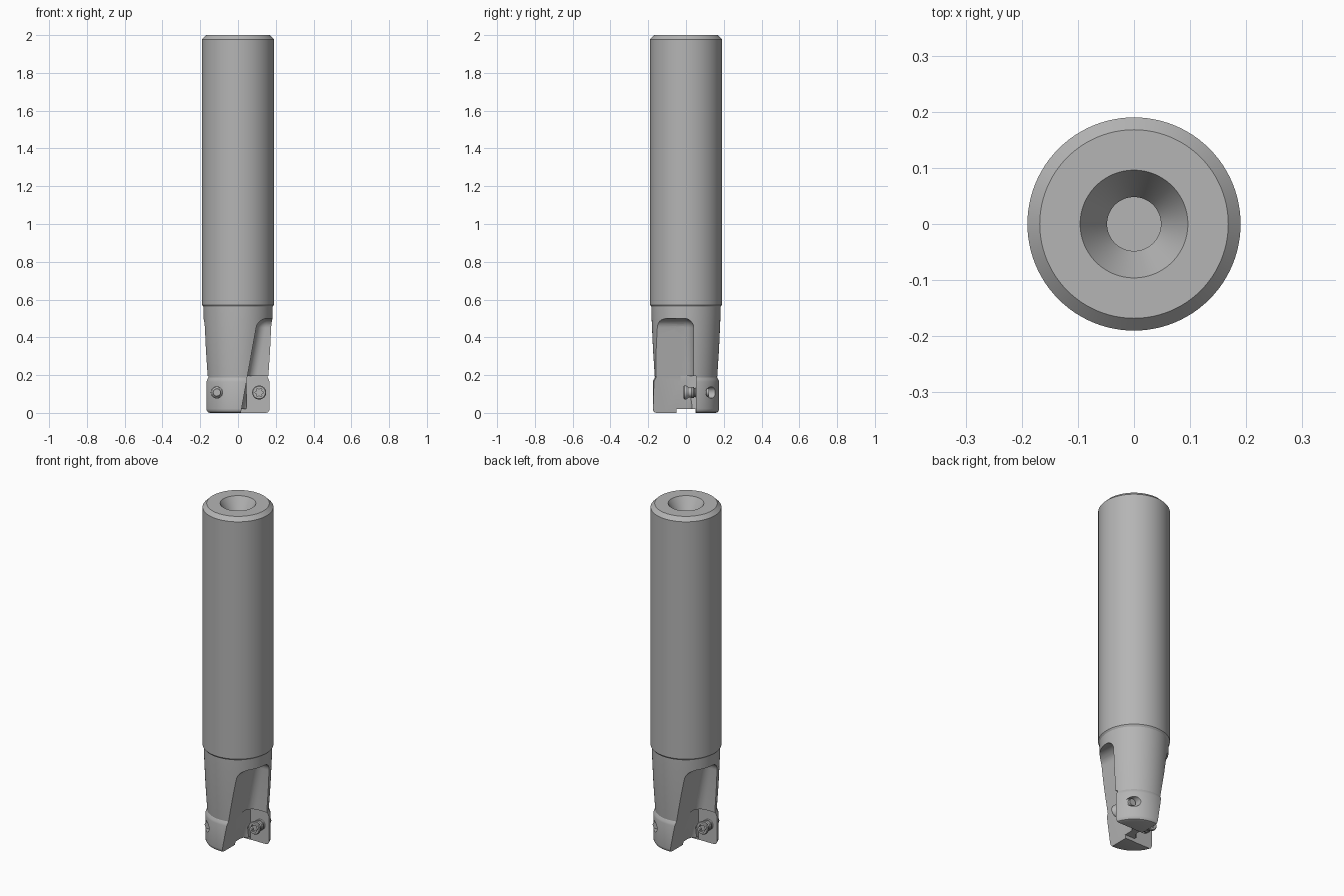
import bpy, bmesh, math
from mathutils import Vector, Matrix

if "Cube" in bpy.data.objects:
    bpy.data.objects.remove(bpy.data.objects["Cube"])

steel = bpy.data.materials.new("steel_grey")
steel.diffuse_color = (0.46, 0.46, 0.46, 1)
steel.use_nodes = True
steel.node_tree.nodes["Principled BSDF"].inputs["Base Color"].default_value = steel.diffuse_color
HALF_TURN = Matrix.Rotation(math.pi, 4, 'Z')


def make(name, bm):
    bmesh.ops.recalc_face_normals(bm, faces=bm.faces)
    me = bpy.data.meshes.new(name)
    bm.to_mesh(me)
    bm.free()
    me.materials.append(steel)
    ob = bpy.data.objects.new(name, me)
    bpy.context.collection.objects.link(ob)
    return ob


def lathe(name, profile, steps):
    """Spin (radius, height) points around z; both ends lie on the axis."""
    bm = bmesh.new()
    vs = [bm.verts.new((r, 0, z)) for r, z in profile]
    es = [bm.edges.new(p) for p in zip(vs, vs[1:])]
    bmesh.ops.spin(bm, geom=vs + es, axis=(0, 0, 1), cent=(0, 0, 0),
                   angle=2 * math.pi, steps=steps)
    bmesh.ops.remove_doubles(bm, verts=bm.verts, dist=1e-5)
    return make(name, bm)


def rod(name, a, b, r, seg=32):
    a, b = Vector(a), Vector(b)
    bm = bmesh.new()
    bmesh.ops.create_cone(bm, cap_ends=True, segments=seg, radius1=r, radius2=r,
                          depth=(b - a).length)
    rot = (b - a).to_track_quat('Z', 'Y').to_matrix().to_4x4()
    bm.transform(Matrix.Translation((a + b) / 2) @ rot)
    return make(name, bm)


def block(name, lo, hi, shear=0, bevel=0):
    """Box whose low-x side leans by shear * z, with optional rounded edges."""
    bm = bmesh.new()
    bmesh.ops.create_cube(bm, size=1)
    for v in bm.verts:
        p = [lo[i] if v.co[i] < 0 else hi[i] for i in range(3)]
        if v.co.x < 0:
            p[0] += shear * p[2]
        v.co = p
    if bevel:
        bmesh.ops.bevel(bm, geom=bm.edges[:], offset=bevel, segments=8,
                        profile=0.5, affect='EDGES')
    return make(name, bm)


def cut(target, cutter):
    cutter.hide_render = True
    m = target.modifiers.new("cut", 'BOOLEAN')
    m.operation, m.solver, m.object = 'DIFFERENCE', 'EXACT', cutter
    bpy.context.view_layer.objects.active = target
    bpy.ops.object.modifier_apply(modifier=m.name)
    bpy.data.objects.remove(cutter)


def smooth(ob):
    bpy.ops.object.select_all(action='DESELECT')
    ob.select_set(True)
    bpy.context.view_layer.objects.active = ob
    bpy.ops.object.shade_smooth_by_angle(angle=math.radians(30))


# Shank, neck and cutting head in one turned body with a countersunk bore
body = lathe("tool_body", [
    (0, 0), (0.158, 0), (0.168, 0.004), (0.174, 0.014), (0.175, 0.022),
    (0.175, 0.165), (0.172, 0.175), (0.165, 0.188), (0.166, 0.2),
    (0.175, 0.34), (0.182, 0.5), (0.183, 0.562), (0.19, 0.572),
    (0.19, 1.978), (0.168, 2), (0.096, 2), (0.048, 1.917),
    (0.048, 0.7), (0, 0.7)], 96)

# Relief across the bottom face
cut(body, block("bottom_relief", (-0.5, -0.05, -0.1), (0.5, 0.05, 0.02)))

for turn in (Matrix.Identity(4), HALF_TURN):
    cutters = [
        # Leaning chip flute with rounded corners
        block("flute", (0.015, -0.5, -0.3), (0.6, 0.04, 0.5), 0.18, 0.05),
        # Seat for the insert
        block("seat", (0.045, -0.028, -0.1), (0.5, 0.052, 0.195)),
        # Rounded clearance above the seat
        rod("clearance", (0.045, -0.015, 0.235), (0.4, -0.015, 0.17), 0.045),
        # Small relief in the corner of the seat
        rod("corner_relief", (0.05, 0.056, 0.195), (0.4, 0.056, 0.195), 0.016),
        # Coolant channel from bore to flute
        rod("coolant", (-0.005, -0.018, 0.74), (0.12, -0.037, 0.335), 0.027),
        # Threaded hole through the head
        rod("screw_hole", (0.112, 0, 0.108), (0.112, 0.3, 0.108), 0.03),
    ]
    for c in cutters:
        c.data.transform(turn)
        cut(body, c)
smooth(body)

# Clamping screws: turned along the axis, with a six-lobed socket
for i, turn in enumerate((Matrix.Identity(4), HALF_TURN)):
    screw = lathe("insert_screw_%d" % (i + 1), [
        (0, 0), (0.033, 0), (0.037, 0.004), (0.037, 0.012), (0.026, 0.028),
        (0.026, 0.04), (0.03, 0.044), (0.03, 0.052), (0.024, 0.056),
        (0.024, 0.062), (0.0295, 0.066), (0.0295, 0.11), (0.02, 0.12),
        (0.02, 0.135), (0, 0.135)], 40)
    bm = bmesh.new()
    ring = []
    for k in range(48):
        a = 2 * math.pi * k / 48
        r = 0.0195 + 0.004 * math.cos(6 * a)
        ring.append(bm.verts.new((r * math.cos(a), r * math.sin(a), -0.01)))
    f = bm.faces.new(ring)
    ext = bmesh.ops.extrude_face_region(bm, geom=[f])["geom"]
    bmesh.ops.translate(bm, vec=(0, 0, 0.025),
                        verts=[v for v in ext if isinstance(v, bmesh.types.BMVert)])
    cut(screw, make("socket", bm))
    place = Matrix.Translation((0.112, -0.012, 0.108)) @ Matrix.Rotation(-math.pi / 2, 4, 'X')
    screw.data.transform(turn @ place)
    smooth(screw)
